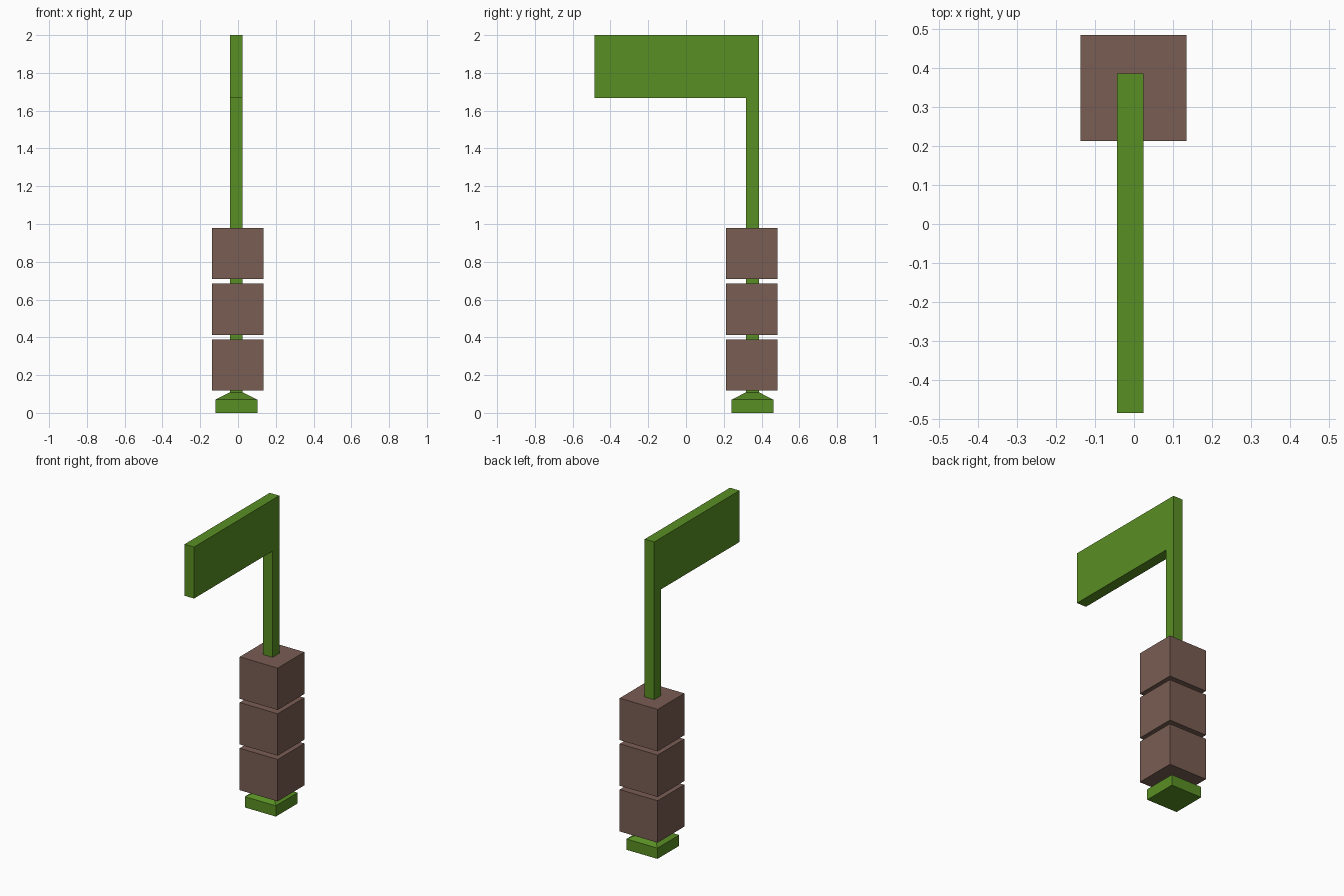
import bpy, bmesh

if "Cube" in bpy.data.objects:
    bpy.data.objects.remove(bpy.data.objects["Cube"])


def srgb(r, g, b):
    def lin(c):
        c /= 255
        return c / 12.92 if c <= 0.04045 else ((c + 0.055) / 1.055) ** 2.4
    return (lin(r), lin(g), lin(b), 1.0)


def material(name, colour):
    m = bpy.data.materials.new(name)
    m.diffuse_color = colour
    m.use_nodes = True
    m.node_tree.nodes["Principled BSDF"].inputs["Base Color"].default_value = m.diffuse_color
    return m


green = material("leaf_green", srgb(89, 143, 35))
brown = material("earth_brown", srgb(121, 93, 83))


def finish(name, bm, mat):
    bmesh.ops.recalc_face_normals(bm, faces=bm.faces)
    me = bpy.data.meshes.new(name)
    bm.to_mesh(me)
    bm.free()
    me.materials.append(mat)
    ob = bpy.data.objects.new(name, me)
    bpy.context.collection.objects.link(ob)
    return ob


def stacked_squares(name, cx, cy, levels, mat):
    """Square rings (half width, z) bridged upward and capped."""
    bm = bmesh.new()
    rings = [[bm.verts.new((cx + sx * h, cy + sy * h, z))
              for sx, sy in ((-1, -1), (1, -1), (1, 1), (-1, 1))]
             for h, z in levels]
    for a, b in zip(rings, rings[1:]):
        for i in range(4):
            j = (i + 1) % 4
            bm.faces.new((a[i], a[j], b[j], b[i]))
    bm.faces.new(rings[0][::-1])
    bm.faces.new(rings[-1])
    return finish(name, bm, mat)


POLE_X, POLE_Y, HALF = -0.009, 0.352, 0.034

# Foot: square slab with a sloped shoulder up to the pole
stacked_squares("foot", POLE_X, POLE_Y,
                [(0.111, 0), (0.111, 0.07), (HALF, 0.109)], green)

# Pole and flag: one side profile (y, z) extruded across x
bm = bmesh.new()
front, back = POLE_Y - HALF, POLE_Y + HALF
profile = [(front, 0.109), (back, 0.109), (back, 2.0),
           (-0.485, 2.0), (-0.485, 1.667), (front, 1.667)]
face = bm.faces.new([bm.verts.new((POLE_X - HALF, y, z)) for y, z in profile])
ext = bmesh.ops.extrude_face_region(bm, geom=[face])
bmesh.ops.translate(bm, vec=(2 * HALF, 0, 0),
                    verts=[v for v in ext["geom"] if isinstance(v, bmesh.types.BMVert)])
finish("pole_and_flag", bm, green)

# Three cubes threaded on the pole
for i in range(3):
    z = 0.118 + i * 0.2955
    stacked_squares(f"block_{i + 1}", -0.001, 0.349,
                    [(0.136, z), (0.136, z + 0.271)], brown)
